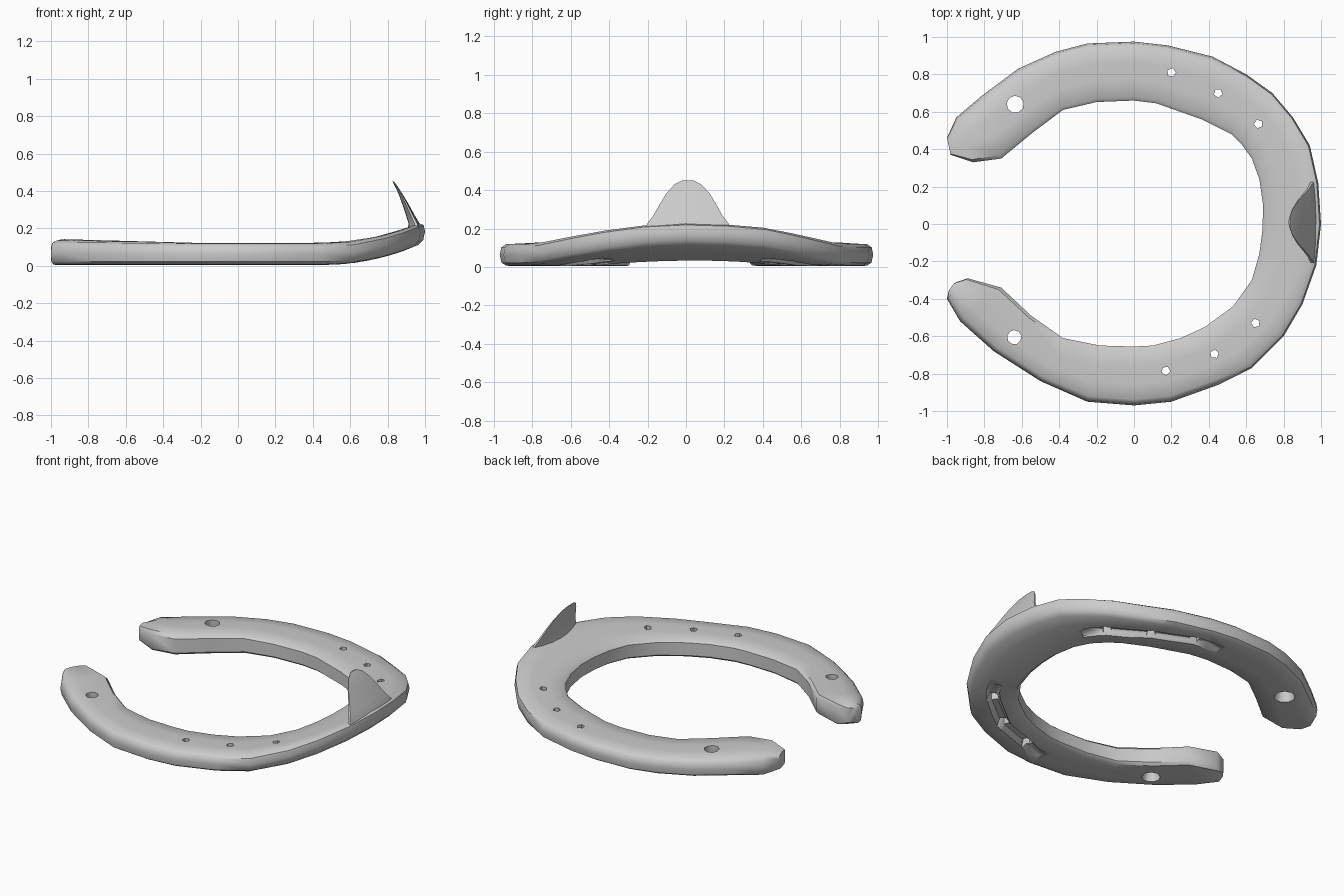
import bpy, bmesh, math
from mathutils import Vector

if "Cube" in bpy.data.objects:
    bpy.data.objects.remove(bpy.data.objects["Cube"])

BASE, THICK = 0.004, 0.118


def lift(x):
    """Upward roll of the toe and slight thickening of the heels."""
    return 0.4 * max(0, x - 0.45) ** 2


def loft(name, rings):
    """Closed solid from a list of equal-length point rings."""
    bm = bmesh.new()
    vs = [[bm.verts.new(p) for p in r] for r in rings]
    n = len(vs[0])
    for a, b in zip(vs, vs[1:]):
        for i in range(n):
            j = (i + 1) % n
            bm.faces.new((a[i], a[j], b[j], b[i]))
    bm.faces.new(vs[0])
    bm.faces.new(vs[-1])
    bmesh.ops.recalc_face_normals(bm, faces=bm.faces)
    me = bpy.data.meshes.new(name)
    bm.to_mesh(me)
    bm.free()
    ob = bpy.data.objects.new(name, me)
    bpy.context.collection.objects.link(ob)
    return ob


def smooth(ob, angle):
    bpy.ops.object.select_all(action='DESELECT')
    ob.select_set(True)
    bpy.context.view_layer.objects.active = ob
    bpy.ops.object.shade_smooth_by_angle(angle=math.radians(angle))


def cut(ob, cutter):
    mod = ob.modifiers.new("cut", 'BOOLEAN')
    mod.operation, mod.solver, mod.object = 'DIFFERENCE', 'EXACT', cutter
    cutter.hide_render = True
    bpy.context.view_layer.objects.active = ob
    bpy.ops.object.modifier_apply(modifier=mod.name)
    bpy.data.objects.remove(cutter)


# Shoe body: outer and inner rim positions, heel to toe to heel
stations = [
    (-1, .46, -.98, .37), (-.95, .57, -.86, .33), (-.82, .68, -.71, .35),
    (-.62, .83, -.54, .49), (-.42, .92, -.38, .61), (-.25, .965, -.2, .652),
    (0, .975, 0, .66), (.18, .955, .12, .645), (.42, .895, .36, .56),
    (.6, .8, .52, .48), (.74, .7, .58, .42), (.85, .57, .63, .35),
    (.94, .42, .67, .24), (.985, .22, .69, .1), (1, 0, .687, -.03),
    (.975, -.22, .67, -.16), (.9, -.43, .63, -.3), (.8, -.6, .53, -.44),
    (.63, -.77, .38, -.55), (.45, -.86, .25, -.61), (.2, -.95, .1, -.65),
    (0, -.97, 0, -.655), (-.25, -.95, -.18, -.65), (-.5, -.84, -.38, -.61),
    (-.75, -.68, -.55, -.49), (-.93, -.52, -.71, -.34),
    (-1, -.4, -.89, -.29), (-.99, -.355, -.96, -.315),
]
# Rounded cross-section: (position across the web, position through thickness)
section = [(.06, .02), (.35, 0), (.65, 0), (.89, .02), (.97, .15), (1, .5),
           (.975, .82), (.9, .97), (.65, 1), (.35, 1), (.06, .98), (.0, .85), (.0, .15)]
rings = []
for k, (ox, oy, ix, iy) in enumerate(stations):
    tip = .7 if k in (0, len(stations) - 1) else 1
    ring = []
    for u, t in section:
        x, y = ix + (ox - ix) * u, iy + (oy - iy) * u
        t = .5 + (t - .5) * tip
        heel = .022 * max(0, (-x - .2) / .8) * (1 - .8 * max(0, u - .5) * 2) * t
        ring.append((x, y, BASE + THICK * t + lift(x) + heel))
    rings.append(ring)
shoe = loft("shoe_body", rings)


# Fullered groove under each branch, then tapered nail and heel holes
def groove(path):
    pts = [Vector(p) for p in path]
    rs = []
    for i, p in enumerate(pts):
        d = (pts[min(i + 1, len(pts) - 1)] - pts[max(i - 1, 0)]).normalized()
        n = Vector((-d.y, d.x))
        end = i in (0, len(pts) - 1)
        z = BASE + lift(p.x)
        top = .004 if end else .03
        rs.append([(*(p + n * w), z + h) for w, h in
                   ((-.05, -.04), (.05, -.04), (.042, 0), (.018, top), (-.018, top), (-.042, 0))])
    return loft("groove_cutter", rs)


def hole(x, y, r_low, r_top, sides, turn):
    z = lift(x)
    rs = []
    for h, r in ((-.05, r_low), (.0, r_low), (.09, r_top), (.2, r_top)):
        rs.append([(x + r * math.cos(turn + 2 * math.pi * i / sides),
                    y + r * math.sin(turn + 2 * math.pi * i / sides), z + h)
                   for i in range(sides)])
    return loft("hole_cutter", rs)


nails = [[(.2, .81), (.45, .7), (.665, .535)], [(.17, -.785), (.43, -.695), (.65, -.53)]]
for row in nails:
    s = math.copysign(1, row[0][1])
    cut(shoe, groove([(.02, s * .83), (.1, s * .82), *row, (.71, s * .47), (.75, s * .4)]))
    for x, y in row:
        cut(shoe, hole(x, y, .048, .024, 5, math.atan2(y, x)))
for x, y, r in ((-.635, .64, .046), (-.64, -.605, .038)):
    cut(shoe, hole(x, y, r + .02, r, 9, .2))
smooth(shoe, 42)

# Toe clip: thin wedge leaning back over the toe (height, half width, back x, front x)
rows = [(.165, .235, .90, .988), (.225, .212, .912, .972), (.27, .178, .898, .945),
        (.33, .145, .878, .912), (.38, .115, .86, .882), (.43, .07, .837, .85),
        (.45, .03, .826, .834)]
rings = []
for z, w, xb, xf in rows:
    steps = [-1, -.7, -.35, 0, .35, .7, 1]
    front = [(xf - .3 * (w * s) ** 2, .01 + w * s, z) for s in steps]
    back = [(xf - .3 * (w * s) ** 2 - (xf - xb) * (1 - .75 * s * s), .01 + w * s, z)
            for s in reversed(steps)]
    rings.append(front + back)
smooth(loft("toe_clip", rings), 40)
